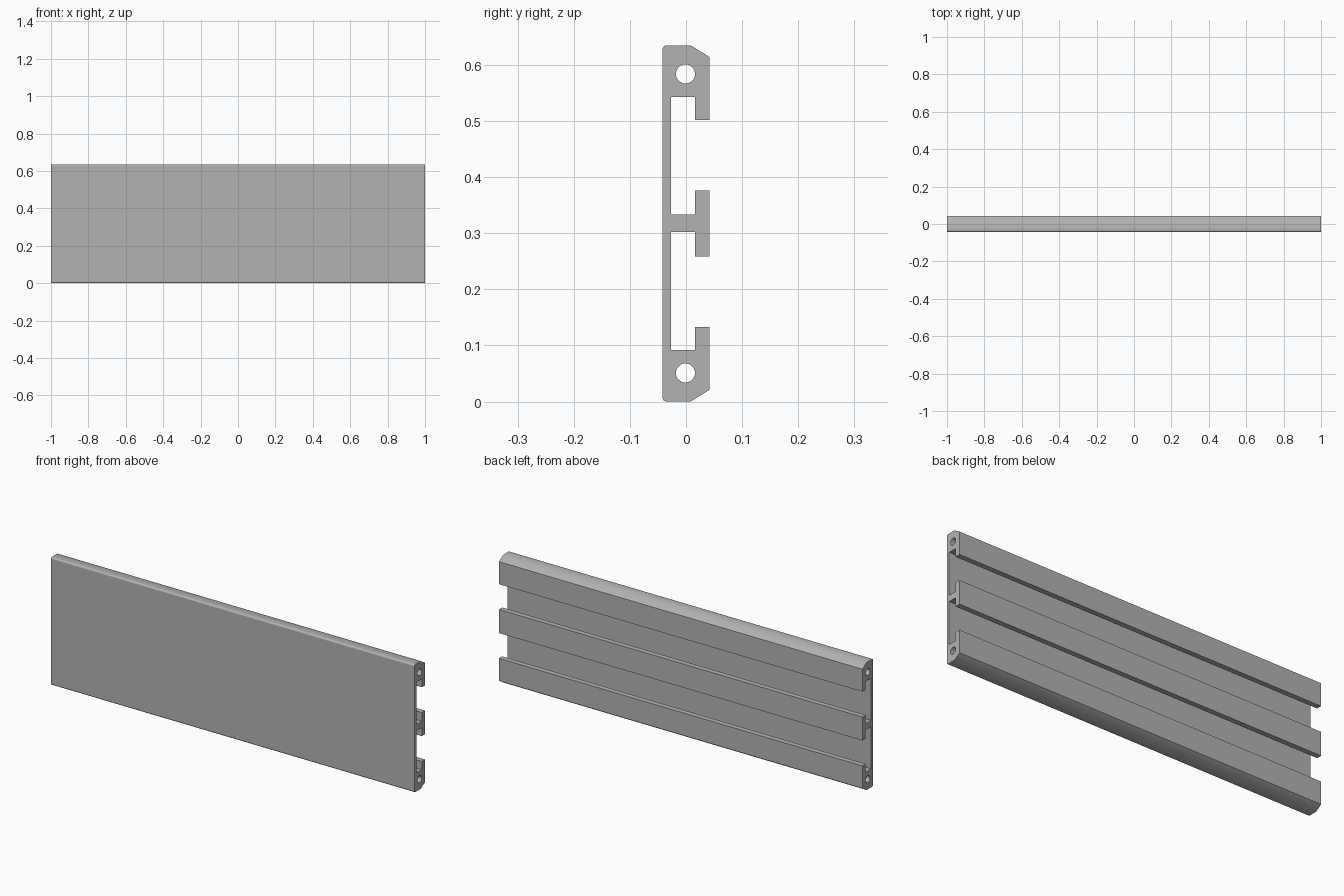
import bpy, bmesh, math

if "Cube" in bpy.data.objects:
    bpy.data.objects.remove(bpy.data.objects["Cube"])

HALF_LENGTH = 1.0
HEIGHT = 0.635
MID = HEIGHT / 2
FRONT, WEB, LIP, BACK = -0.042, -0.027, 0.016, 0.042
ROUND = 0.008


def arc(cy, cz, radius, start, end, steps):
    """Points on an arc in the y-z plane, angles in degrees."""
    points = []
    for i in range(steps + 1):
        a = math.radians(start + (end - start) * i / steps)
        points.append((cy + radius * math.cos(a), cz + radius * math.sin(a)))
    return points


# Lower half of the cross-section, from the web to the middle flange
lower_inside = [
    (BACK, 0.021), (BACK, 0.133), (LIP, 0.133), (LIP, 0.092),
    (WEB, 0.092), (WEB, 0.302), (LIP, 0.302), (LIP, 0.259), (BACK, 0.259),
]
lower = arc(FRONT + ROUND, ROUND, ROUND, 180, 270, 6) + [(0.008, 0.0)] + lower_inside
upper = [(y, HEIGHT - z) for y, z in reversed(lower)]

# Two round screw channels run along the whole length
channels = [arc(-0.001, z, 0.017, 0, 360, 32)[:-1] for z in (0.051, HEIGHT - 0.051)]

# Fill the section and extrude it along x
bm = bmesh.new()
edges = []
for loop in [lower + upper] + channels:
    verts = [bm.verts.new((-HALF_LENGTH, y, z)) for y, z in loop]
    edges += [bm.edges.new((verts[i - 1], verts[i])) for i in range(len(verts))]
bmesh.ops.triangle_fill(bm, edges=edges, use_beauty=True, normal=(-1, 0, 0))
result = bmesh.ops.extrude_face_region(bm, geom=bm.faces[:], use_keep_orig=True)
moved = [g for g in result["geom"] if isinstance(g, bmesh.types.BMVert)]
bmesh.ops.translate(bm, verts=moved, vec=(2 * HALF_LENGTH, 0, 0))
bmesh.ops.recalc_face_normals(bm, faces=bm.faces[:])

mesh = bpy.data.meshes.new("slotted_panel")
bm.to_mesh(mesh)
bm.free()
panel = bpy.data.objects.new("slotted_panel", mesh)
bpy.context.collection.objects.link(panel)

grey = bpy.data.materials.new("aluminium_grey")
grey.diffuse_color = (0.45, 0.45, 0.45, 1)
grey.use_nodes = True
grey.node_tree.nodes["Principled BSDF"].inputs["Base Color"].default_value = grey.diffuse_color
mesh.materials.append(grey)

# Smooth rounded corners and bevels, flat panel faces
bpy.context.view_layer.objects.active = panel
panel.select_set(True)
bpy.ops.object.shade_smooth_by_angle(angle=math.radians(35))
for face in mesh.polygons:
    if abs(face.normal.y) > 0.999 or abs(face.normal.x) > 0.999:
        face.use_smooth = False
